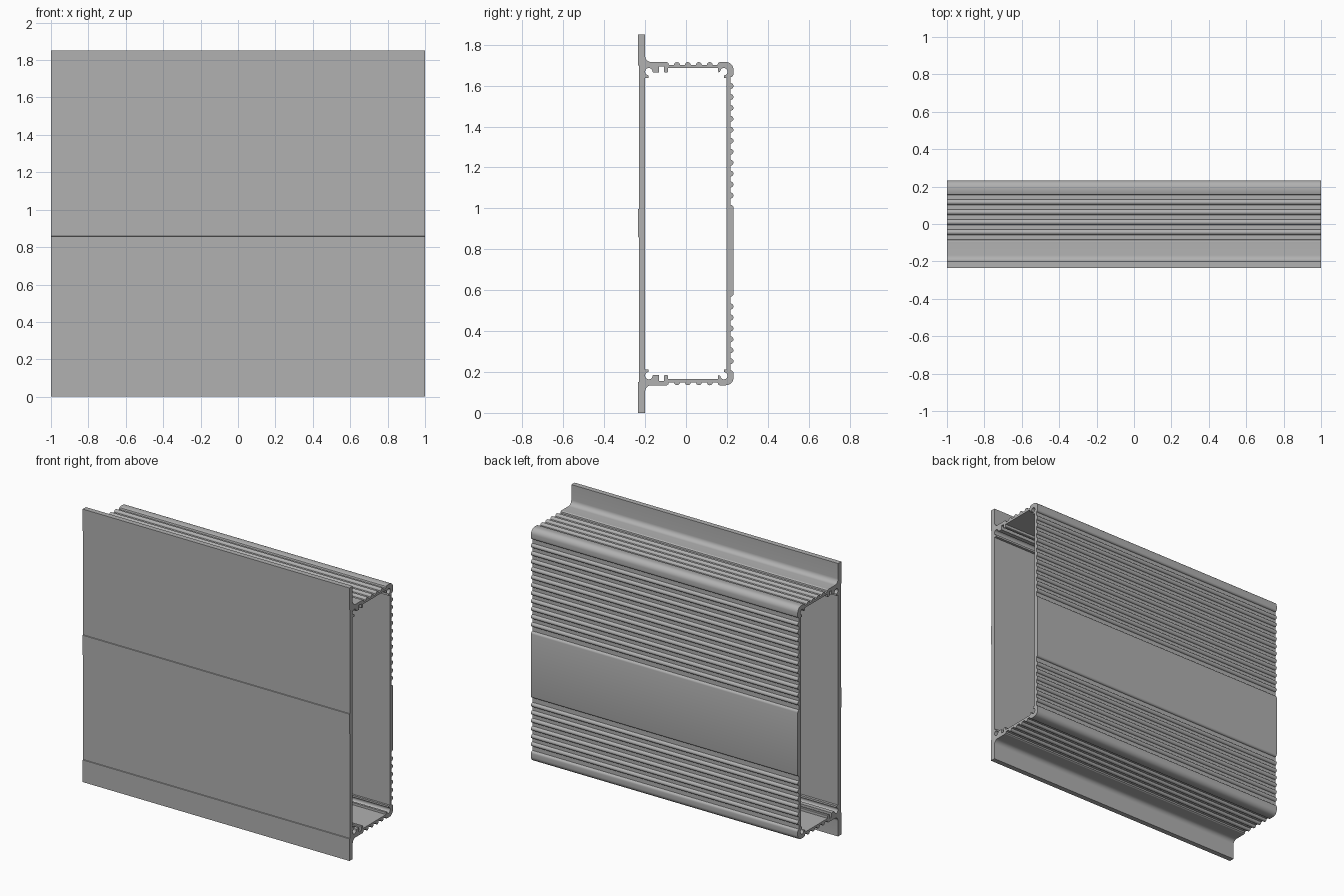
import bpy, bmesh, math
from mathutils import Matrix

if "Cube" in bpy.data.objects:
    bpy.data.objects.remove(bpy.data.objects["Cube"])

H = 1.85            # full height of the flanged front plate
PITCH = 0.0535      # spacing of the grip ribs
R = 0.0145          # rib radius


def arc(cy, cz, r, a0, a1, n=8):
    """Points of an arc in the (y, z) plane, angles in degrees."""
    out = []
    for i in range(n + 1):
        a = math.radians(a0 + (a1 - a0) * i / n)
        out.append((cy + r * math.cos(a), cz + r * math.sin(a)))
    return out


def flip(pts):
    """Mirror points top to bottom and reverse their order."""
    return [(y, H - z) for y, z in reversed(pts)]


# Top wall from the front flange to the rounded back corner
TOP, TOP_BASE = 1.715, 1.7005
top = [(-0.2, H)] + arc(-0.168, TOP + 0.032, 0.032, 180, 270)
top += [(-0.094, TOP), (-0.086, TOP - 0.005), (-0.084, TOP_BASE)]
for i in range(4):
    top += arc(-0.044 + PITCH * i, TOP_BASE, R, 180, 0)
top += [(0.154, TOP_BASE), (0.157, TOP - 0.004), (0.164, TOP)]
top += arc(0.195, 1.678, 0.037, 90, 0)
top += [(0.232, 1.666)] + arc(0.2175, 1.656, R, 0, -90, 4)

# Back wall: upper ribs, plain band, lower ribs (listed downwards)
BASE = 0.2175
back = []
for i in range(11):
    back += arc(BASE, 1.598 - PITCH * i, R, 90, -90)
back += arc(BASE, 1.003, R, 90, 0, 4) + arc(BASE, 0.582, R, 0, -90, 4)
for i in range(6):
    back += arc(BASE, 0.52 - PITCH * i, R, 90, -90)

# Front face with two shallow recesses (listed upwards)
F, G = -0.235, -0.231
front = [(F, 0), (F, 0.15), (G, 0.152), (G, 0.858), (F, 0.86),
         (F, 0.995), (G, 0.997), (G, 1.698), (F, 1.70), (F, H)]
outer = top + back + flip(top) + front

# Inner cavity: screw channels in the corners and a slot behind the plate
inner_top = [(-0.2, 1.637), (-0.183, 1.637)]
inner_top += arc(-0.182, 1.668, 0.018, -92, -360, 14)
inner_top += [(-0.160, 1.664), (-0.131, 1.664), (-0.131, 1.693),
              (-0.108, 1.693), (-0.108, 1.668), (-0.104, 1.664),
              (-0.092, 1.664), (-0.088, 1.668), (-0.088, 1.685),
              (0.156, 1.685), (0.156, 1.670), (0.160, 1.665)]
inner_top += arc(0.185, 1.668, 0.018, 180, -88, 14)
inner_top += [(0.185, 1.637), (0.199, 1.637)]
inner = inner_top + flip(inner_top)

# Filled profile extruded along x
curve = bpy.data.curves.new("enclosure_profile", 'CURVE')
curve.dimensions = '2D'
curve.fill_mode = 'BOTH'
curve.extrude = 1.0
for loop in (outer, inner):
    s = curve.splines.new('POLY')
    s.points.add(len(loop) - 1)
    for p, (y, z) in zip(s.points, loop):
        p.co = (y, z, 0, 1)
    s.use_cyclic_u = True
body = bpy.data.objects.new("ribbed_enclosure", curve)
bpy.context.collection.objects.link(body)
bpy.context.view_layer.objects.active = body
body.select_set(True)
bpy.ops.object.convert(target='MESH')
body = bpy.context.view_layer.objects.active

# Stand the extrusion up and weld it into one solid
mesh = body.data
bm = bmesh.new()
bm.from_mesh(mesh)
turn = Matrix(((0, 0, 1, 0), (1, 0, 0, 0), (0, 1, 0, 0), (0, 0, 0, 1)))
bmesh.ops.transform(bm, matrix=turn, verts=bm.verts)
bmesh.ops.remove_doubles(bm, verts=bm.verts, dist=0.0002)
bmesh.ops.recalc_face_normals(bm, faces=bm.faces)
bm.to_mesh(mesh)
bm.free()

# Bare metal colour
metal = bpy.data.materials.new("bare_grey_metal")
metal.diffuse_color = (0.44, 0.44, 0.44, 1)
metal.use_nodes = True
metal.node_tree.nodes["Principled BSDF"].inputs["Base Color"].default_value = metal.diffuse_color
mesh.materials.clear()
mesh.materials.append(metal)
bpy.ops.object.shade_smooth_by_angle(angle=math.radians(30))
